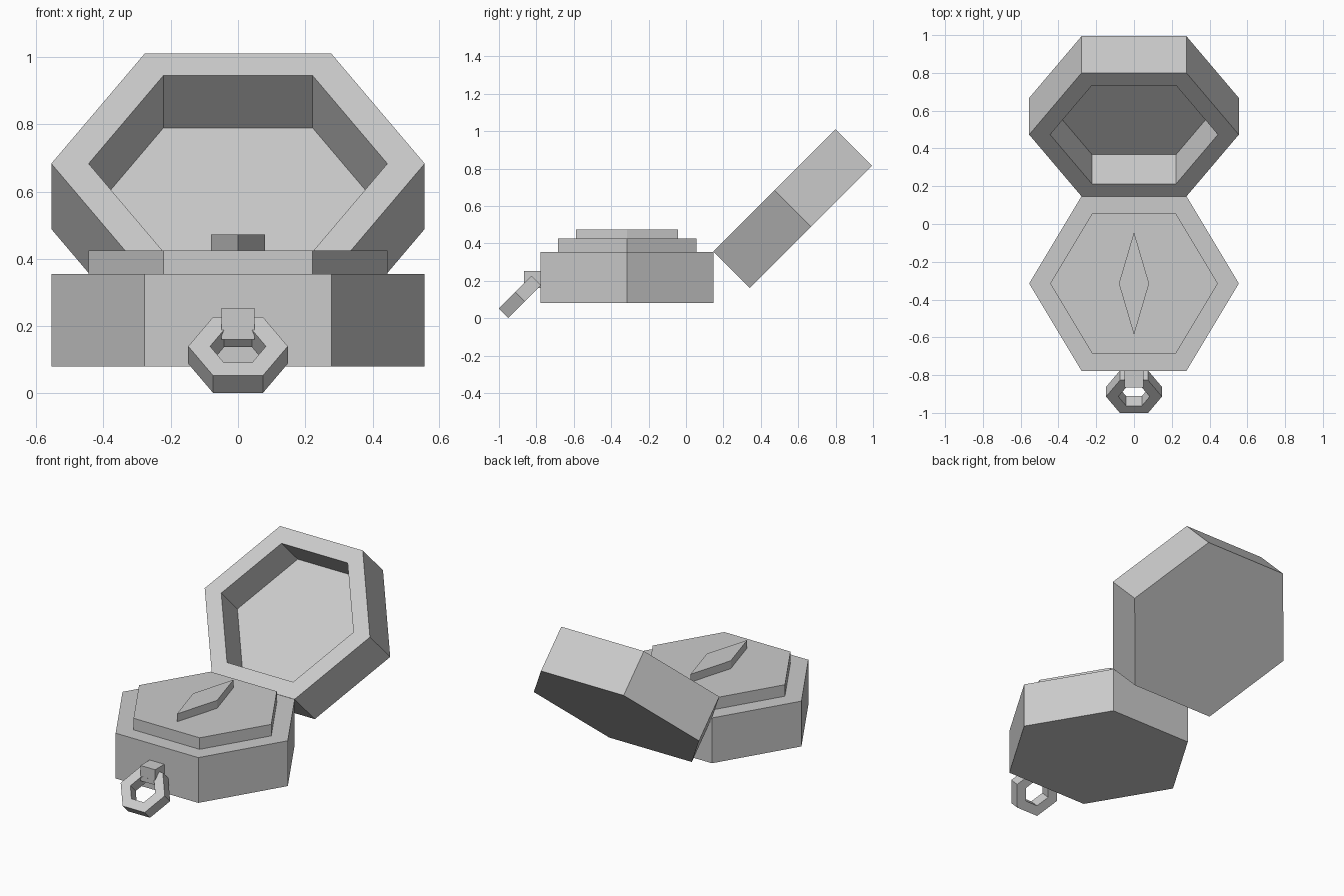
import bpy
import bmesh
from math import radians
from mathutils import Matrix, Vector

default_cube = bpy.data.objects.get("Cube")
if default_cube:
    bpy.data.objects.remove(default_cube, do_unlink=True)

grey = bpy.data.materials.new("plain grey")
grey.use_nodes = True
colour = (0.6, 0.6, 0.6, 1)
grey.diffuse_color = colour
grey.node_tree.nodes["Principled BSDF"].inputs["Base Color"].default_value = colour

RATIO = 0.833  # half depth of each hexagon relative to its half width


def hexagon(r):
    h = r * RATIO
    return [(r, 0), (r / 2, h), (-r / 2, h), (-r, 0), (-r / 2, -h), (r / 2, -h)]


def finish(name, bm, location, tilt=0):
    bmesh.ops.recalc_face_normals(bm, faces=bm.faces)
    mesh = bpy.data.meshes.new(name)
    bm.to_mesh(mesh)
    bm.free()
    mesh.transform(Matrix.Translation(location) @ Matrix.Rotation(radians(tilt), 4, "X"))
    mesh.materials.append(grey)
    obj = bpy.data.objects.new(name, mesh)
    bpy.context.collection.objects.link(obj)
    return obj


def loft(name, sections, location, tilt=0, closed=False):
    """Join (outline, height) sections; cap the ends or close into a ring."""
    bm = bmesh.new()
    loops = [[bm.verts.new((x, y, z)) for x, y in outline] for outline, z in sections]
    pairs = list(zip(loops, loops[1:]))
    if closed:
        pairs.append((loops[-1], loops[0]))
    else:
        bm.faces.new(loops[0])
        bm.faces.new(loops[-1])
    for a, b in pairs:
        for i in range(len(a)):
            j = (i + 1) % len(a)
            bm.faces.new((a[i], a[j], b[j], b[i]))
    return finish(name, bm, Vector(location), tilt)


# Hexagonal case with a raised plate and a diamond needle on top
R, CENTRE_Y = 0.555, -0.315
outer, inner = hexagon(R), hexagon(R * 0.8)
loft("case_body", [(outer, 0.08), (outer, 0.355)], (0, CENTRE_Y, 0))
loft("raised_plate", [(inner, 0.355), (inner, 0.425)], (0, CENTRE_Y, 0))
diamond = [(0.08, 0), (0, 0.272), (-0.08, 0), (0, -0.272)]
loft("needle", [(diamond, 0.425), (diamond, 0.473)], (0, CENTRE_Y, 0))

# Open lid, hollowed on the inner side and tilted back on the hinge edge
loft("lid", [(outer, -0.275), (outer, 0), (inner, 0), (inner, -0.22)],
     (0, 0.473, 0.683), tilt=45)

# Block on the front that holds the hanging ring
bm = bmesh.new()
bmesh.ops.create_cube(bm, size=1)
bmesh.ops.scale(bm, vec=(0.098, 0.09, 0.093), verts=bm.verts)
finish("ring_holder", bm, Vector((0, -0.82, 0.207)))

# Tilted hexagonal ring
ring_out, ring_in = hexagon(0.148), hexagon(0.083)
loft("hanging_ring", [(ring_out, 0), (ring_in, 0), (ring_in, -0.073), (ring_out, -0.073)],
     (0, -0.914, 0.14), tilt=45, closed=True)
